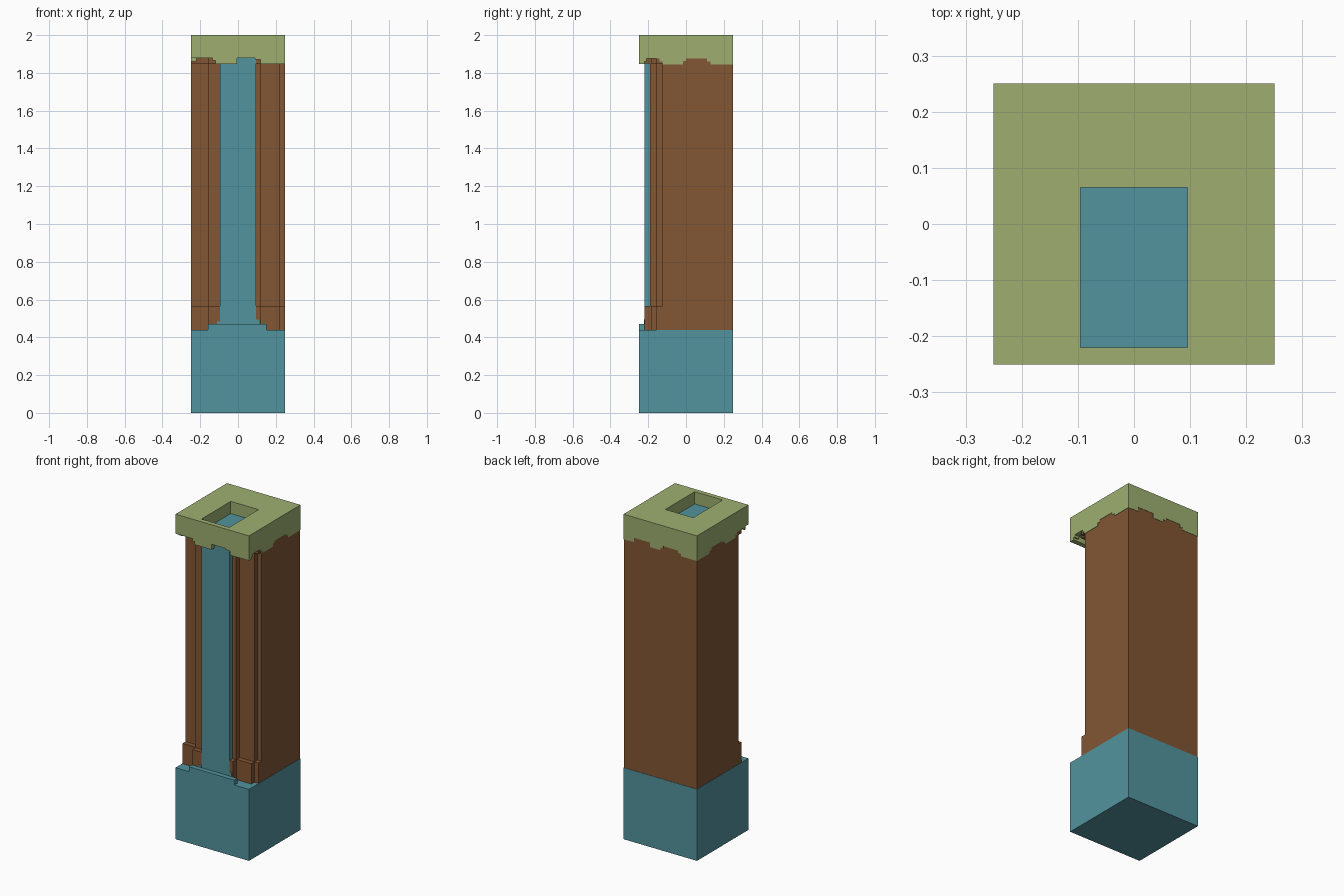
import bpy
import bmesh

cube = bpy.data.objects.get("Cube")
if cube:
    bpy.data.objects.remove(cube, do_unlink=True)


def material(name, rgb):
    m = bpy.data.materials.new(name)
    m.use_nodes = True
    m.diffuse_color = (*rgb, 1)
    bsdf = next(n for n in m.node_tree.nodes if n.type == 'BSDF_PRINCIPLED')
    bsdf.inputs["Base Color"].default_value = (*rgb, 1)
    return m


GRASS = material("grass green", (0.342, 0.429, 0.165))
EARTH = material("earth brown", (0.223, 0.093, 0.034))
WATER = material("water blue", (0.084, 0.292, 0.337))


def finish(bm, name, mat):
    bmesh.ops.recalc_face_normals(bm, faces=bm.faces)
    me = bpy.data.meshes.new(name)
    bm.to_mesh(me)
    bm.free()
    me.materials.append(mat)
    ob = bpy.data.objects.new(name, me)
    bpy.context.collection.objects.link(ob)
    return ob


def raise_faces(bm, faces, height):
    """Extrude flat faces upward into a solid."""
    ext = bmesh.ops.extrude_face_region(bm, geom=faces, use_keep_orig=True)
    verts = [g for g in ext["geom"] if isinstance(g, bmesh.types.BMVert)]
    bmesh.ops.translate(bm, verts=verts, vec=(0, 0, height))


def prism(bm, outline, z0, z1):
    face = bm.faces.new([bm.verts.new((x, y, z0)) for x, y in outline])
    raise_faces(bm, [face], z1 - z0)


def boxes(name, mat, items):
    """Join boxes given as (x0, x1, y0, y1, z0, z1)."""
    bm = bmesh.new()
    for x0, x1, y0, y1, z0, z1 in items:
        prism(bm, [(x0, y0), (x1, y0), (x1, y1), (x0, y1)], z0, z1)
    return finish(bm, name, mat)


S = 0.25        # half width of the block
E = 0.248       # half width of the earth, just inside the grass fringe
CH = 0.095      # half width of the water channel
SLAB = 1.88     # underside of the grass slab

# Pool block with a raised lip where the water lands
boxes("pool", WATER, [(-S, S, -S, S, 0, 0.44)])
boxes("pool_lip", WATER, [(-0.16, 0.15, -S, -0.22, 0.44, 0.47)])

# Falling water and its small splash steps
boxes("waterfall", WATER, [(-CH, CH, -0.22, 0.065, 0.44, 1.925)])
boxes("splash", WATER, [
    (-0.112, -CH, -0.222, -0.21, 0.44, 0.485),
    (CH, 0.112, -0.222, -0.21, 0.44, 0.495),
])


# Cliff: stepped outline with a notch for the water; d moves the front steps out
def cliff(name, z0, z1, d):
    outline = [
        (-E, E), (-E, -0.155 - d), (-0.157, -0.155 - d), (-0.157, -0.19 - d),
        (-CH, -0.19 - d), (-CH, -0.1), (CH, -0.1), (CH, -0.19 - d),
        (0.12, -0.19 - d), (0.12, -0.155 - d), (0.22, -0.155 - d),
        (0.22, -0.125 - d), (E, -0.125 - d), (E, E),
    ]
    bm = bmesh.new()
    prism(bm, outline, z0, z1)
    finish(bm, name, EARTH)


cliff("cliff_foot", 0.44, 0.565, 0.03)
cliff("cliff_wall", 0.565, 1.85, 0.0)
cliff("cliff_top", 1.85, SLAB, 0.03)

# Grass slab: 3 x 3 cells with the middle one left open for the spring
bm = bmesh.new()
xs, ys = (-S, -CH, CH, S), (-S, -0.22, 0.065, S)
grid = [[bm.verts.new((x, y, SLAB)) for x in xs] for y in ys]
cells = [bm.faces.new((grid[j][i], grid[j][i + 1], grid[j + 1][i + 1], grid[j + 1][i]))
         for j in range(3) for i in range(3) if (i, j) != (1, 1)]
raise_faces(bm, cells, 2 - SLAB)
bmesh.ops.dissolve_limit(bm, angle_limit=0.01, verts=bm.verts, edges=bm.edges)
finish(bm, "grass_slab", GRASS)

# Ragged fringe hanging from the slab: (start, end, lower edge)
T = 0.03
front = [(-0.135, -0.12, 1.865), (-0.12, -0.005, 1.847), (0.09, 0.12, 1.872),
         (0.12, S, 1.847)]
side = [(-0.22, -0.21, 1.86), (-0.21, -0.14, 1.875), (-0.14, -0.125, 1.86),
        (-0.125, -0.015, 1.845), (-0.015, 0.0, 1.862), (0.0, 0.11, 1.875),
        (0.11, 0.13, 1.86), (0.13, S, 1.845)]
back = [(-0.22, -0.14, 1.845), (-0.14, -0.12, 1.86), (-0.12, -0.02, 1.875),
        (-0.02, 0.0, 1.86), (0.0, 0.07, 1.845), (0.07, 0.18, 1.873),
        (0.18, 0.22, 1.847)]
boxes("fringe_front", GRASS, [(a, b, -S, -S + T, z, SLAB) for a, b, z in front])
boxes("fringe_back", GRASS, [(a, b, S - T, S, z, SLAB) for a, b, z in back])
boxes("fringe_left", GRASS, [(S - T, S, a, b, z, SLAB) for a, b, z in side])
boxes("fringe_right", GRASS, [(-S, -S + T, a, b, z, SLAB) for a, b, z in side])
